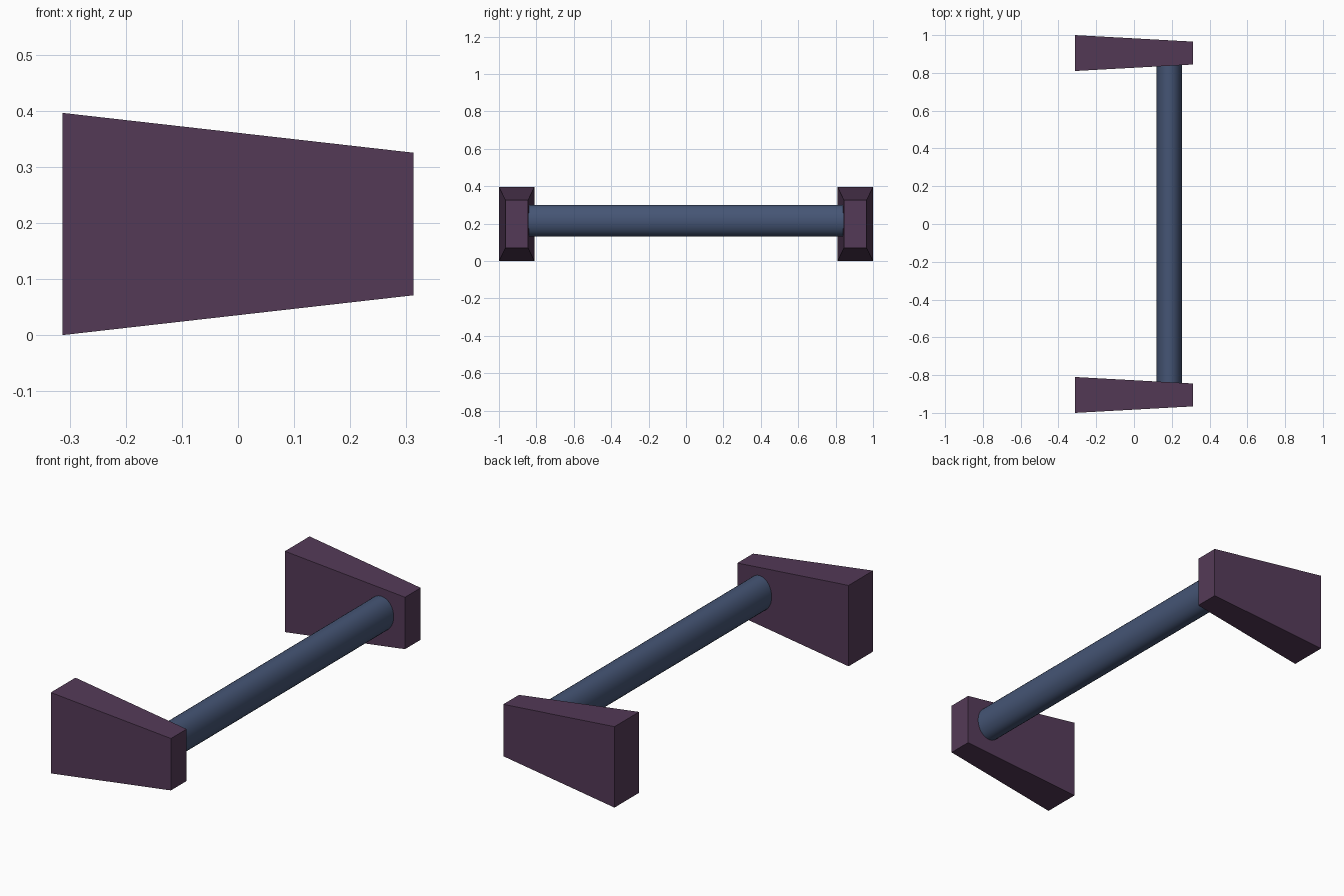
import bpy, bmesh
from mathutils import Matrix, Vector

if "Cube" in bpy.data.objects:
    bpy.data.objects.remove(bpy.data.objects["Cube"])


def material(name, rgb):
    m = bpy.data.materials.new(name)
    m.diffuse_color = (*rgb, 1.0)
    m.use_nodes = True
    m.node_tree.nodes["Principled BSDF"].inputs["Base Color"].default_value = m.diffuse_color
    return m


PLUM = material("plum", (0.088, 0.042, 0.095))
BLUE = material("slate blue", (0.060, 0.091, 0.178))


def finish(bm, name, mat):
    bmesh.ops.recalc_face_normals(bm, faces=bm.faces)
    mesh = bpy.data.meshes.new(name)
    bm.to_mesh(mesh)
    bm.free()
    mesh.materials.append(mat)
    obj = bpy.data.objects.new(name, mesh)
    bpy.context.collection.objects.link(obj)
    return obj


# End blocks: boxes tapering towards +x
def end_block(name, y):
    bm = bmesh.new()
    bmesh.ops.create_cube(bm, size=2.0)
    for v in bm.verts:
        hy, hz = (0.0605, 0.127) if v.co.x > 0 else (0.095, 0.198)
        v.co = Vector((v.co.x * 0.313, y + v.co.y * hy, 0.198 + v.co.z * hz))
    finish(bm, name, PLUM)


end_block("front_end_block", -0.905)
end_block("back_end_block", 0.905)

# Oval crossbar, its ends sunk into the blocks
bm = bmesh.new()
bmesh.ops.create_cone(bm, cap_ends=True, segments=32, radius1=1, radius2=1, depth=1.74,
                      matrix=Matrix.Rotation(1.5707963, 4, 'X'))
for v in bm.verts:
    v.co = Vector((0.187 + v.co.x * 0.067, v.co.y, 0.215 + v.co.z * 0.085))
bar = finish(bm, "crossbar", BLUE)
bpy.context.view_layer.objects.active = bar
bar.select_set(True)
bpy.ops.object.shade_smooth_by_angle()
